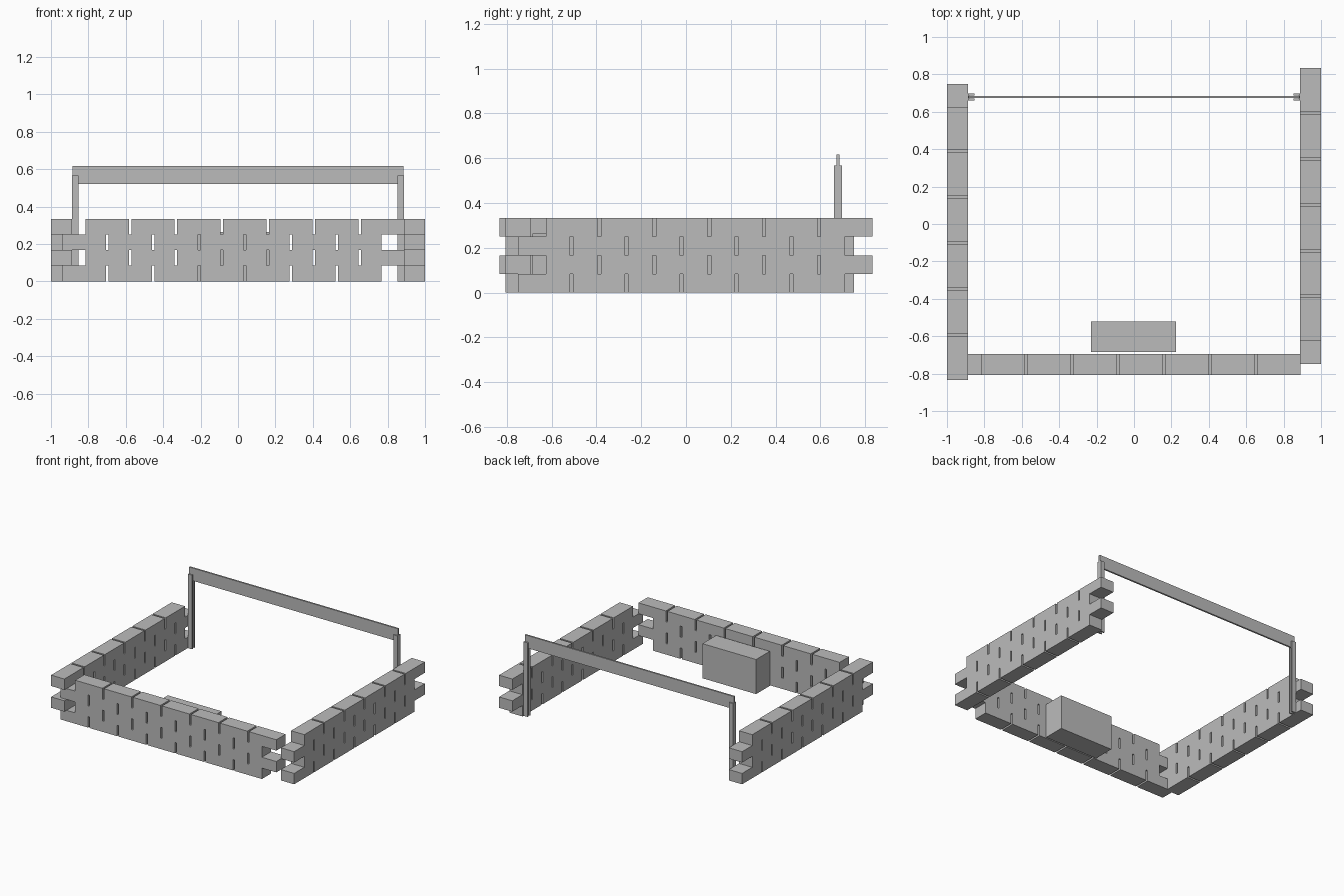
import bpy, bmesh
from mathutils import Vector

if "Cube" in bpy.data.objects:
    bpy.data.objects.remove(bpy.data.objects["Cube"])

grey = bpy.data.materials.new("plain_grey")
grey.diffuse_color = (0.5, 0.5, 0.5, 1)
grey.use_nodes = True
grey.node_tree.nodes["Principled BSDF"].inputs["Base Color"].default_value = grey.diffuse_color

BRICK, GAP, COURSE = 0.232, 0.0135, 1 / 12


def finish(name, bm):
    bmesh.ops.recalc_face_normals(bm, faces=bm.faces)
    me = bpy.data.meshes.new(name)
    bm.to_mesh(me)
    bm.free()
    me.materials.append(grey)
    ob = bpy.data.objects.new(name, me)
    bpy.context.collection.objects.link(ob)
    return ob


def extrude(bm, offset):
    res = bmesh.ops.extrude_face_region(bm, geom=bm.faces[:], use_keep_orig=True)
    verts = [g for g in res["geom"] if isinstance(g, bmesh.types.BMVert)]
    bmesh.ops.translate(bm, verts=verts, vec=Vector(offset))


def brick_wall(name, count, odd_start, even_start, place, offset):
    """Four staggered courses with open joints, fused into one solid.
    place(u, z) maps wall coordinates to space, offset is the thickness."""
    def spans(start):
        return [(start + i * (BRICK + GAP), start + i * (BRICK + GAP) + BRICK)
                for i in range(count)]
    rows = [spans(even_start), spans(odd_start)] * 2      # bottom to top
    breaks = sorted({round(v, 5) for r in rows for s in r for v in s})
    bm = bmesh.new()
    for k, row in enumerate(rows):
        z0, z1 = k * COURSE, (k + 1) * COURSE
        for a, b in zip(breaks, breaks[1:]):
            mid = (a + b) / 2
            if any(s <= mid <= e for s, e in row):
                bm.faces.new([bm.verts.new(place(u, z)) for u, z in
                              ((a, z0), (b, z0), (b, z1), (a, z1))])
    bmesh.ops.remove_doubles(bm, verts=bm.verts, dist=1e-4)
    extrude(bm, offset)
    return finish(name, bm)


def box(name, lo, hi):
    bm = bmesh.new()
    bmesh.ops.create_cube(bm, size=1)
    for v in bm.verts:
        v.co = [lo[i] if v.co[i] < 0 else hi[i] for i in range(3)]
    return finish(name, bm)


# Interlocking brick walls
brick_wall("front_wall", 7, -0.816, -0.938, lambda u, z: (u, -0.806, z), (0, 0.112, 0))
brick_wall("left_wall", 6, -0.833, -0.710, lambda u, z: (-1, u, z), (0.112, 0, 0))
brick_wall("right_wall", 6, -0.626, -0.749, lambda u, z: (0.888, u, z), (0.112, 0, 0))

# Block behind the front wall
box("inner_block", (-0.23, -0.685, 0), (0.225, -0.52, 0.265))

# Slotted posts, channels open towards the centre
for side, name in ((-1, "left_post"), (1, "right_post")):
    outline = [(0.887, 0.661), (0.853, 0.661), (0.853, 0.671), (0.879, 0.671),
               (0.879, 0.687), (0.853, 0.687), (0.853, 0.697), (0.887, 0.697)]
    bm = bmesh.new()
    bm.faces.new([bm.verts.new((side * x, y, 0)) for x, y in outline])
    extrude(bm, (0, 0, 0.567))
    finish(name, bm)

# Crossbar plank held in the post slots
box("crossbar", (-0.886, 0.6725, 0.52), (0.886, 0.6855, 0.617))
